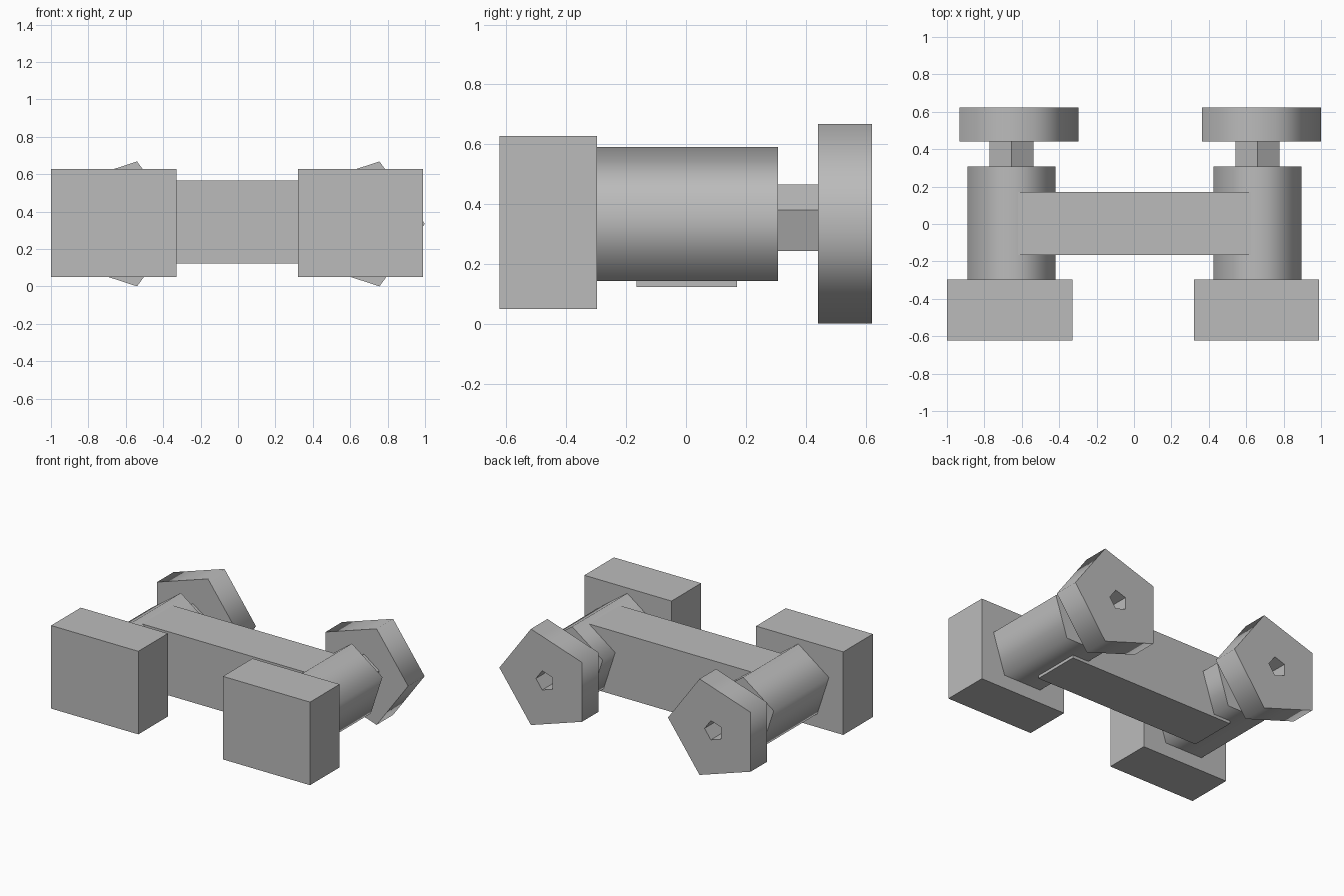
import bpy, bmesh, math

if "Cube" in bpy.data.objects:
    bpy.data.objects.remove(bpy.data.objects["Cube"])

grey = bpy.data.materials.new("plain grey")
grey.diffuse_color = (0.5, 0.5, 0.5, 1)
grey.use_nodes = True
grey.node_tree.nodes["Principled BSDF"].inputs["Base Color"].default_value = grey.diffuse_color


def finish(bm, name):
    bmesh.ops.recalc_face_normals(bm, faces=bm.faces)
    mesh = bpy.data.meshes.new(name)
    bm.to_mesh(mesh)
    bm.free()
    mesh.materials.append(grey)
    obj = bpy.data.objects.new(name, mesh)
    bpy.context.collection.objects.link(obj)
    return obj


def box(name, x, y, z):
    """Box from (min, max) ranges."""
    bm = bmesh.new()
    bmesh.ops.create_cube(bm, size=1)
    for v in bm.verts:
        v.co = [r[0] + (c + 0.5) * (r[1] - r[0]) for c, r in zip(v.co, (x, y, z))]
    return finish(bm, name)


def prism(name, cx, cz, radius, y0, y1, start, hole=0, smooth=True):
    """Five-sided prism along y, optionally with a hole through it."""
    bm = bmesh.new()

    def ring(r, y):
        return [bm.verts.new((cx + r * math.cos(start + i * math.tau / 5), y,
                              cz + r * math.sin(start + i * math.tau / 5)))
                for i in range(5)]

    def bridge(a, b):
        return [bm.faces.new((a[i], a[(i + 1) % 5], b[(i + 1) % 5], b[i]))
                for i in range(5)]

    front, back = ring(radius, y0), ring(radius, y1)
    sides = bridge(front, back)
    if hole:
        hole_front, hole_back = ring(hole, y0), ring(hole, y1)
        bridge(front, hole_front)
        bridge(back, hole_back)
        bridge(hole_front, hole_back)
    else:
        bm.faces.new(front)
        bm.faces.new(back)
    # smooth walls, crisp rims
    for f in sides:
        f.smooth = smooth
    for e in bm.edges:
        e.smooth = all(f.smooth for f in e.link_faces)
    return finish(bm, name)


UP = math.pi / 2

# both halves: housing, barrel, stem and eyepiece
for side, box_x, tube_x, eye_x in (("left", -0.665, -0.655, -0.648),
                                   ("right", 0.655, 0.66, 0.648)):
    box(side + "_front_housing", (box_x - 0.335, box_x + 0.335),
        (-0.623, -0.298), (0.05, 0.627))
    prism(side + "_barrel", tube_x, 0.343, 0.247, -0.31, 0.308, UP)
    prism(side + "_stem", tube_x, 0.343, 0.123, 0.29, 0.442, UP, smooth=False)
    prism(side + "_eyepiece", eye_x, 0.334, 0.351, 0.441, 0.622, 0, hole=0.07)

# central bridge joining the barrels
box("bridge", (-0.64, 0.64), (-0.166, 0.17), (0.123, 0.565))
